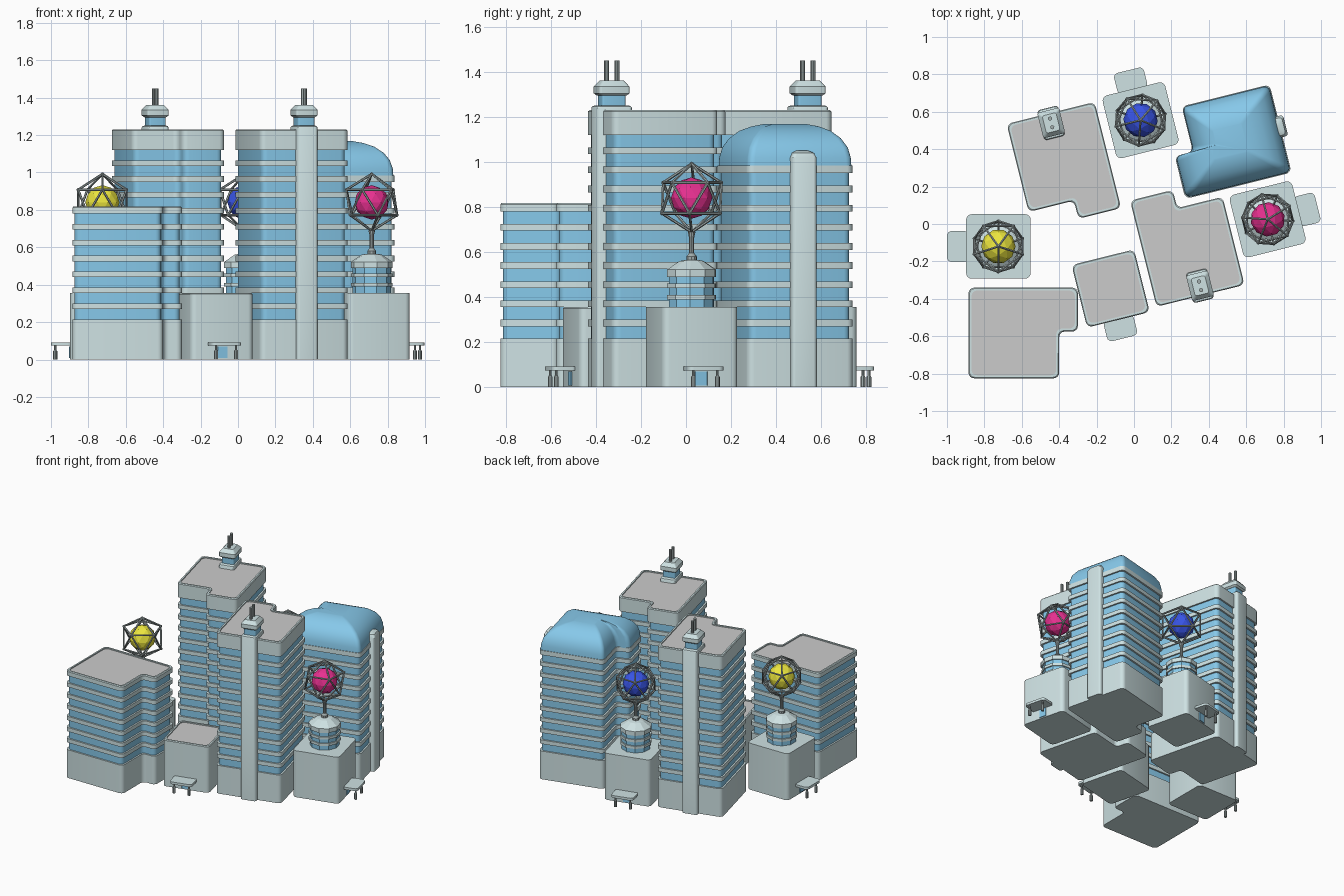
import bpy, bmesh
from math import radians, pi, sin, cos
from mathutils import Matrix, Vector

if "Cube" in bpy.data.objects:
    bpy.data.objects.remove(bpy.data.objects["Cube"])


def mat(name, rgb):
    m = bpy.data.materials.new(name)
    m.diffuse_color = (*rgb, 1)
    m.use_nodes = True
    m.node_tree.nodes["Principled BSDF"].inputs["Base Color"].default_value = m.diffuse_color
    return m


WALL = mat("pale_wall", (0.62, 0.76, 0.77))
GLASS = mat("blue_glass", (0.24, 0.58, 0.82))
ROOF = mat("grey_roof", (0.58, 0.57, 0.57))
METAL = mat("dark_metal", (0.36, 0.42, 0.42))
TILT = 14


def place(x, y, deg):
    return Matrix.Translation((x, y, 0)) @ Matrix.Rotation(radians(deg), 4, 'Z')


def finish(name, bm, material, frame, smooth=False):
    bmesh.ops.recalc_face_normals(bm, faces=bm.faces)
    me = bpy.data.meshes.new(name)
    bm.to_mesh(me)
    bm.free()
    me.materials.append(material)
    ob = bpy.data.objects.new(name, me)
    bpy.context.collection.objects.link(ob)
    ob.matrix_world = frame
    if smooth:
        bpy.ops.object.select_all(action='DESELECT')
        ob.select_set(True)
        bpy.context.view_layer.objects.active = ob
        bpy.ops.object.shade_smooth_by_angle(angle=radians(30))
    return ob


def outline(corners, inset=0.0, r=0.03, seg=4):
    """Inset a counter-clockwise polygon and round its corners."""
    pts = [Vector(c) for c in corners]
    out = []
    for i, p in enumerate(pts):
        a = (p - pts[i - 1]).normalized()
        b = (pts[(i + 1) % len(pts)] - p).normalized()
        q = p + (b - a) * inset * (1 if a.cross(b) > 0 else -1)
        for k in range(seg + 1):
            t = k / seg * pi / 2
            out.append(q - a * r * (1 - sin(t)) + b * r * (1 - cos(t)))
    return out


def add_loft(bm, rings, cap=True):
    """Skin a list of (2D outline, z) rings."""
    vs = [[bm.verts.new((p[0], p[1], z)) for p in pts] for pts, z in rings]
    for lo, hi in zip(vs, vs[1:]):
        for i in range(len(lo)):
            j = (i + 1) % len(lo)
            bm.faces.new((lo[i], lo[j], hi[j], hi[i]))
    bm.faces.new(vs[0][::-1])
    if cap:
        bm.faces.new(vs[-1])


def loft(name, rings, material, frame, cap=True, smooth=True):
    bm = bmesh.new()
    add_loft(bm, rings, cap)
    return finish(name, bm, material, frame, smooth)


def rect(cx, cy, w, d):
    return [(cx - w / 2, cy - d / 2), (cx + w / 2, cy - d / 2),
            (cx + w / 2, cy + d / 2), (cx - w / 2, cy + d / 2)]


def disc(r, n=10, cx=0, cy=0):
    return [(cx + r * cos(2 * pi * i / n), cy + r * sin(2 * pi * i / n)) for i in range(n)]


def parapet(name, shape, z0, z1, frame):
    """Wall with a raised rim around a sunken grey roof."""
    rings = [(0, z0), (0, z1 - .006), (.005, z1), (.016, z1), (.016, z1 - .014)]
    loft(name + "_parapet", [(outline(shape, i), z) for i, z in rings], WALL, frame, cap=False)
    roof = outline(shape, .016)
    loft(name + "_roof", [(roof, z1 - .03), (roof, z1 - .008)], ROOF, frame)


# L-shaped plan shared by all four towers
W, D, NX, NY = .485, .585, .25, .10
L_PLAN = [(-W/2 + NX, -D/2), (W/2, -D/2), (W/2, D/2), (-W/2, D/2),
          (-W/2, -D/2 + NY), (-W/2 + NX, -D/2 + NY)]
BASE, PITCH, PANE = .215, .085, .055


def tower(name, frame, floors):
    """Base, glass core and floor slabs; returns top of the glass."""
    full = outline(L_PLAN)
    top = BASE + PITCH * (floors - 1) + PANE
    loft(name + "_base", [(full, 0), (full, BASE)], WALL, frame)
    core = outline(L_PLAN, .012)
    loft(name + "_glass", [(core, BASE - .01), (core, top + .005)], GLASS, frame)
    bm = bmesh.new()
    for i in range(floors - 1):
        z = BASE + PITCH * i + PANE
        add_loft(bm, [(full, z), (full, z + PITCH - PANE)])
    finish(name + "_floor_slabs", bm, WALL, frame, True)
    return top


def shaft(name, frame, z1, drop=.01):
    """Lift shaft running up the tower's outer face."""
    plan = rect(-.01, .24, .115, .165)
    loft(name + "_lift_shaft", [(outline(plan, 0, .016), 0), (outline(plan, 0, .016), z1 - drop),
         (outline(plan, drop * .35, .016), z1 - drop * .3), (outline(plan, drop, .016), z1)],
         WALL, frame)


def shaft_head(name, frame):
    """Glazed room, cap and twin masts on top of a lift shaft."""
    x, y = -.01, .24
    g, c = rect(x, y, .092, .108), rect(x, y, .12, .14)
    loft(name + "_lift_room", [(outline(g, 0, .01), 1.24), (outline(g, 0, .01), 1.305)], GLASS, frame)
    loft(name + "_lift_cap", [(outline(c, i, .012), z) for i, z in
         [(.012, 1.295), (0, 1.305), (0, 1.335), (.022, 1.362)]], WALL, frame)
    bm = bmesh.new()
    for s in (-1, 1):
        d = disc(.011, 10, x, y + s * .024)
        add_loft(bm, [(d, 1.355), (d, 1.45)])
    finish(name + "_masts", bm, METAL, frame, True)


# Two tall towers
for name, frame in (("back_tower", place(-.375, .31, TILT)),
                    ("front_tower", place(.285, -.10, TILT + 180))):
    t = tower(name, frame, 11)
    parapet(name, L_PLAN, t, 1.23, frame)
    shaft(name, frame, 1.25)
    shaft_head(name, frame)

# Low tower
low = place(-.5925, -.5825, 90)
parapet("low_tower", L_PLAN, tower("low_tower", low, 7), .818, low)

# Domed tower
dome = place(.50, .44, TILT - 90)
t = tower("dome_tower", dome, 9)
edge = outline(L_PLAN)
loft("dome_tower_top_slab", [(edge, t), (edge, t + .035)], WALL, dome)
loft("glass_dome", [([p * s for p in edge], z) for s, z in
     [(.985, t + .03), (.975, 1.02), (.93, 1.065), (.83, 1.105), (.68, 1.138), (.5, 1.158), (.33, 1.168)]],
     GLASS, dome)
shaft("dome_tower", dome, 1.05, .03)


# Low entrance blocks with canopies
def entrance(name, frame, flat=True):
    plan = rect(0, 0, .345, .345)
    if flat:
        o = outline(plan)
        loft(name + "_block", [(o, 0), (o, .355)], WALL, frame)
    else:
        parapet(name + "_block", plan, 0, .355, frame)
    can = outline(rect(0, -.2175, .165, .115), 0, .025)
    loft(name + "_canopy", [(can, .074), (can, .092)], WALL, frame)
    door = outline(rect(0, -.168, .056, .02), 0, .001, 1)
    loft(name + "_door", [(door, .008), (door, .07)], GLASS, frame, smooth=False)
    bm = bmesh.new()
    for x in (-.055, .055):
        add_loft(bm, [(disc(r, 8, x, -.252), z) for r, z in
                      [(.011, 0), (.011, .045), (.006, .052), (.006, .076)]])
    finish(name + "_canopy_posts", bm, METAL, frame, True)


# Banded drum, pole, faceted ball and icosahedral cage
def beacon(name, frame, colour):
    bm, drum, zc = bmesh.new(), disc(.112), .84
    for z0, z1 in ((.39, .41), (.44, .46)):
        add_loft(bm, [(drum, z0), (drum, z1)])
    add_loft(bm, [(drum, .49), (drum, .522), (disc(.055), .56), (disc(.03), .565)])
    finish(name + "_drum_bands", bm, WALL, frame)
    loft(name + "_drum_glass", [(disc(.103), .35), (disc(.103), .5)], GLASS, frame, smooth=False)
    loft(name + "_pole", [(disc(r), z) for r, z in
         [(.024, .56), (.024, .58), (.012, .595), (.012, .665), (.018, .69)]], METAL, frame)
    up = Matrix.Translation((0, 0, zc))
    bm = bmesh.new()
    bmesh.ops.create_icosphere(bm, subdivisions=2, radius=.092, matrix=up)
    finish(name + "_ball", bm, mat(name + "_colour", colour), frame)
    ico, bm = bmesh.new(), bmesh.new()
    bmesh.ops.create_icosphere(ico, subdivisions=1, radius=.152, matrix=up)
    for e in ico.edges:
        a, b = e.verts[0].co, e.verts[1].co
        m = Matrix.Translation((a + b) / 2) @ (b - a).to_track_quat('Z', 'Y').to_matrix().to_4x4()
        bmesh.ops.create_cone(bm, segments=6, radius1=.0065, radius2=.0065,
                              depth=(b - a).length, cap_ends=True, matrix=m)
    for v in ico.verts:
        bmesh.ops.create_icosphere(bm, subdivisions=1, radius=.0095, matrix=Matrix.Translation(v.co))
    ico.free()
    finish(name + "_cage", bm, METAL, frame)


for name, frame, colour in (("red_beacon", place(.715, .025, TILT + 90), (.80, .03, .28)),
                            ("blue_beacon", place(.035, .555, TILT + 180), (.04, .09, .80)),
                            ("yellow_beacon", place(-.725, -.12, -90), (.85, .80, .05))):
    entrance(name, frame)
    beacon(name, frame, colour)
entrance("plain_entrance", place(-.125, -.345, TILT), flat=False)
